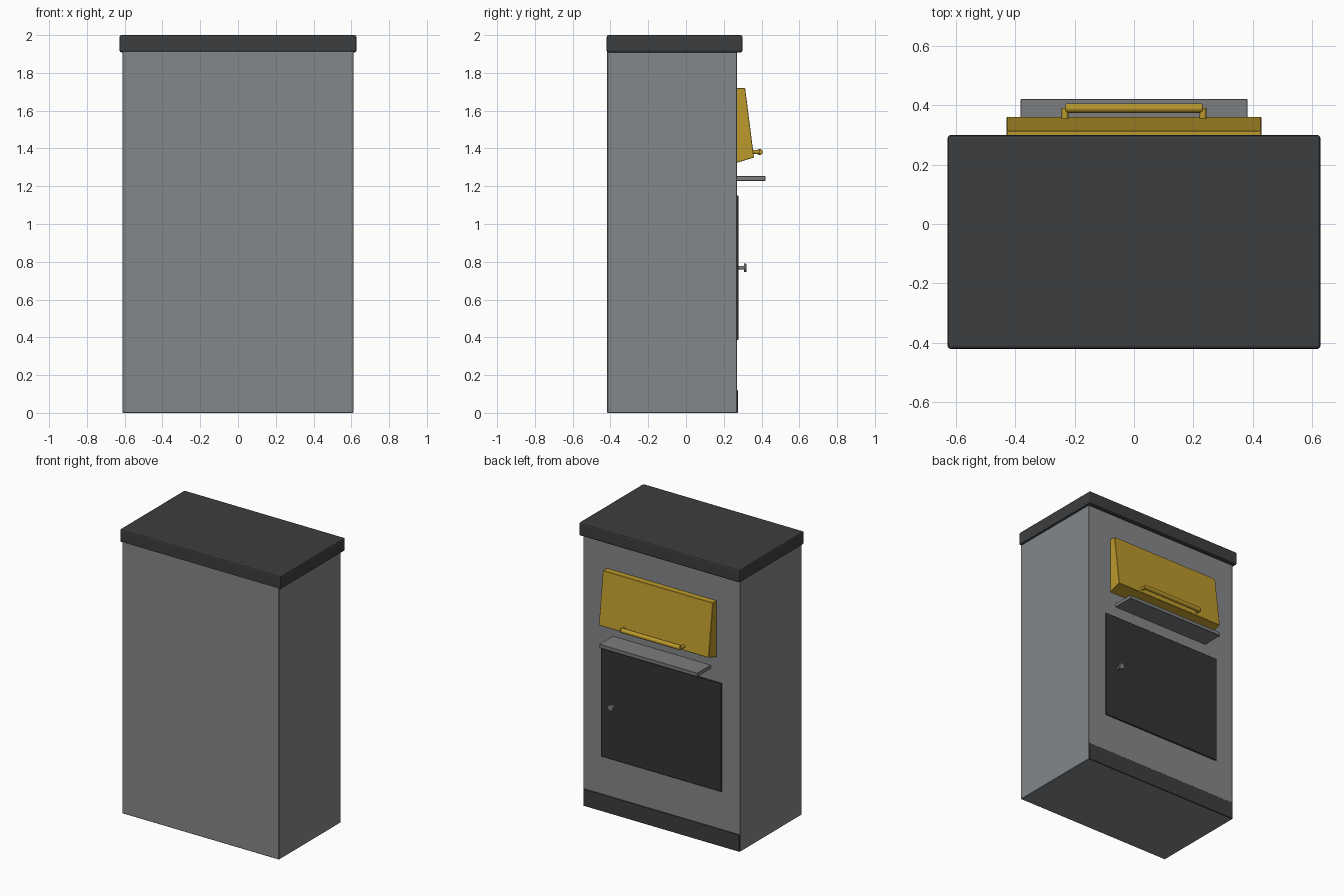
import bpy, bmesh
from mathutils import Matrix, Vector

if "Cube" in bpy.data.objects:
    bpy.data.objects.remove(bpy.data.objects["Cube"])


def material(name, rgb):
    m = bpy.data.materials.new(name)
    m.diffuse_color = (*rgb, 1)
    m.use_nodes = True
    m.node_tree.nodes["Principled BSDF"].inputs["Base Color"].default_value = m.diffuse_color
    return m


grey = material("grey_metal", (0.23, 0.245, 0.255))
dark = material("dark_metal", (0.045, 0.048, 0.051))
black = material("door_black", (0.032, 0.033, 0.035))
steel = material("steel", (0.2, 0.205, 0.215))
gold = material("yellow_paint", (0.5, 0.32, 0.025))


def finish(name, bm, mat, bevel=0, segments=1, smooth=False):
    bmesh.ops.recalc_face_normals(bm, faces=bm.faces)
    me = bpy.data.meshes.new(name)
    bm.to_mesh(me)
    bm.free()
    me.materials.append(mat)
    ob = bpy.data.objects.new(name, me)
    bpy.context.collection.objects.link(ob)
    if bevel:
        mod = ob.modifiers.new("bevel", 'BEVEL')
        mod.width, mod.segments = bevel, segments
    if smooth:
        bpy.ops.object.select_all(action='DESELECT')
        bpy.context.view_layer.objects.active = ob
        ob.select_set(True)
        bpy.ops.object.shade_smooth_by_angle()
    return ob


def box(name, lo, hi, mat, bevel=0, segments=1):
    lo, hi = Vector(lo), Vector(hi)
    bm = bmesh.new()
    bmesh.ops.create_cube(bm, size=1, matrix=Matrix.Translation((lo + hi) / 2)
                          @ Matrix.Diagonal((*(hi - lo), 1)))
    return finish(name, bm, mat, bevel, segments)


def rod(name, a, b, radius, mat, sides=16, bevel=0):
    a, b = Vector(a), Vector(b)
    d = b - a
    bm = bmesh.new()
    turn = d.to_track_quat('Z', 'Y').to_matrix().to_4x4()
    bmesh.ops.create_cone(bm, cap_ends=True, segments=sides, radius1=radius,
                          radius2=radius, depth=d.length,
                          matrix=Matrix.Translation((a + b) / 2) @ turn)
    ob = finish(name, bm, mat, smooth=True)
    if bevel:
        mod = ob.modifiers.new("bevel", 'BEVEL')
        mod.width, mod.segments = bevel, 2
    return ob


def prism(name, profile, half_width, mat, bevel=0):
    # Side profile of (y, z) points swept along x
    bm = bmesh.new()
    face = bm.faces.new([bm.verts.new((-half_width, y, z)) for y, z in profile])
    ext = bmesh.ops.extrude_face_region(bm, geom=[face])
    verts = [v for v in ext["geom"] if isinstance(v, bmesh.types.BMVert)]
    bmesh.ops.translate(bm, verts=verts, vec=(2 * half_width, 0, 0))
    return finish(name, bm, mat, bevel)


# Cabinet with overhanging top and kick plate
box("cabinet_body", (-0.612, -0.417, 0), (0.612, 0.27, 1.915), grey, 0.003)
box("cabinet_top", (-0.627, -0.42, 1.908), (0.627, 0.299, 2.0), dark, 0.01, 2)
box("kick_plate", (-0.608, 0.26, 0), (0.608, 0.275, 0.12), dark, 0.002)

# Hinged deposit hood and its bar handle
prism("hood", [(0.262, 1.72), (0.313, 1.72), (0.36, 1.352), (0.262, 1.322)],
      0.428, gold, 0.002)
rod("hood_handle", (-0.23, 0.39, 1.381), (0.23, 0.39, 1.381), 0.016, gold, 16, 0.003)
for side, x in (("left", -0.232), ("right", 0.232)):
    rod(side + "_handle_mount", (x, 0.345, 1.381), (x, 0.39, 1.381), 0.011, gold)

# Shelf under the hood
box("shelf", (-0.382, 0.262, 1.228), (0.382, 0.42, 1.254), steel, 0.002)

# Access door with knob
box("access_door", (-0.47, 0.262, 0.386), (0.47, 0.278, 1.15), black, 0.003)
rod("knob_stem", (0.368, 0.27, 0.768), (0.368, 0.31, 0.768), 0.009, steel)
rod("knob_cap", (0.368, 0.306, 0.768), (0.368, 0.32, 0.768), 0.022, steel, 20, 0.003)
